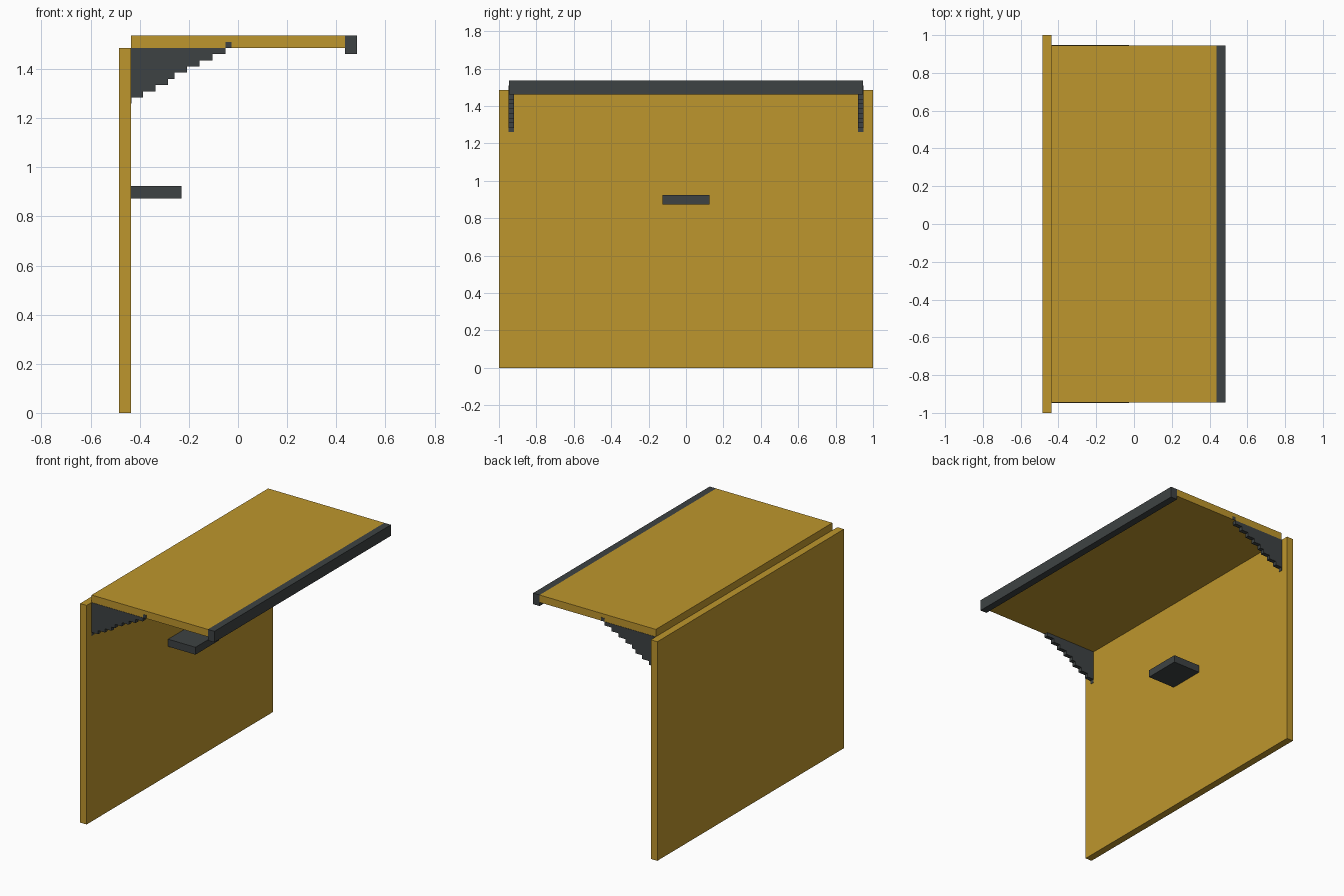
import bpy, bmesh

if "Cube" in bpy.data.objects:
    bpy.data.objects.remove(bpy.data.objects["Cube"])


def material(name, rgb):
    m = bpy.data.materials.new(name)
    m.diffuse_color = (*rgb, 1)
    m.use_nodes = True
    m.node_tree.nodes["Principled BSDF"].inputs["Base Color"].default_value = m.diffuse_color
    return m


ochre = material("ochre", (0.515, 0.305, 0.026))
charcoal = material("charcoal", (0.048, 0.055, 0.056))


def finish(name, bm, mat):
    bmesh.ops.recalc_face_normals(bm, faces=bm.faces)
    me = bpy.data.meshes.new(name)
    bm.to_mesh(me)
    bm.free()
    me.materials.append(mat)
    ob = bpy.data.objects.new(name, me)
    bpy.context.collection.objects.link(ob)
    return ob


def box(name, x, y, z, mat):
    """Box from (min, max) ranges on each axis."""
    bm = bmesh.new()
    bmesh.ops.create_cube(bm, size=1)
    for v in bm.verts:
        v.co = [r[0] if c < 0 else r[1] for c, r in zip(v.co, (x, y, z))]
    return finish(name, bm, mat)


WALL_X, TOP = -0.436, 1.486
STEP = 0.0253

# main panels
box("back_wall", (-0.485, WALL_X), (-1, 1), (0, TOP), ochre)
box("roof_panel", (WALL_X, 0.436), (-0.946, 0.946), (TOP, 1.536), ochre)
box("roof_front_trim", (0.436, 0.485), (-0.946, 0.946), (1.461, 1.536), charcoal)
box("small_shelf", (WALL_X, -0.231), (-0.126, 0.126), (0.873, 0.923), charcoal)

# stepped brackets under the roof ends
step_ends = (-0.386, -0.335, -0.285, -0.258, -0.208, -0.156, -0.104, -0.051)


def bracket(name, y0, y1):
    pts = [(WALL_X, TOP)]
    z = TOP - STEP * len(step_ends)
    pts.append((WALL_X, z))
    for x in step_ends:
        pts += [(x, z), (x, z + STEP)]
        z += STEP
    bm = bmesh.new()
    face = bm.faces.new([bm.verts.new((x, y0, z)) for x, z in pts])
    ext = bmesh.ops.extrude_face_region(bm, geom=[face])
    verts = [g for g in ext["geom"] if isinstance(g, bmesh.types.BMVert)]
    bmesh.ops.translate(bm, verts=verts, vec=(0, y1 - y0, 0))
    finish(name, bm, charcoal)


for side, s in (("front", -1), ("back", 1)):
    y = sorted((s * 0.948, s * 0.92))
    bracket(side + "_bracket", *y)
    # lugs let into the roof edge and the wall
    box(side + "_roof_lug", (-0.051, -0.026), y, (TOP, 1.509), charcoal)
    box(side + "_wall_lug", (-0.46, WALL_X + 0.002), y, (1.26, 1.284), charcoal)
